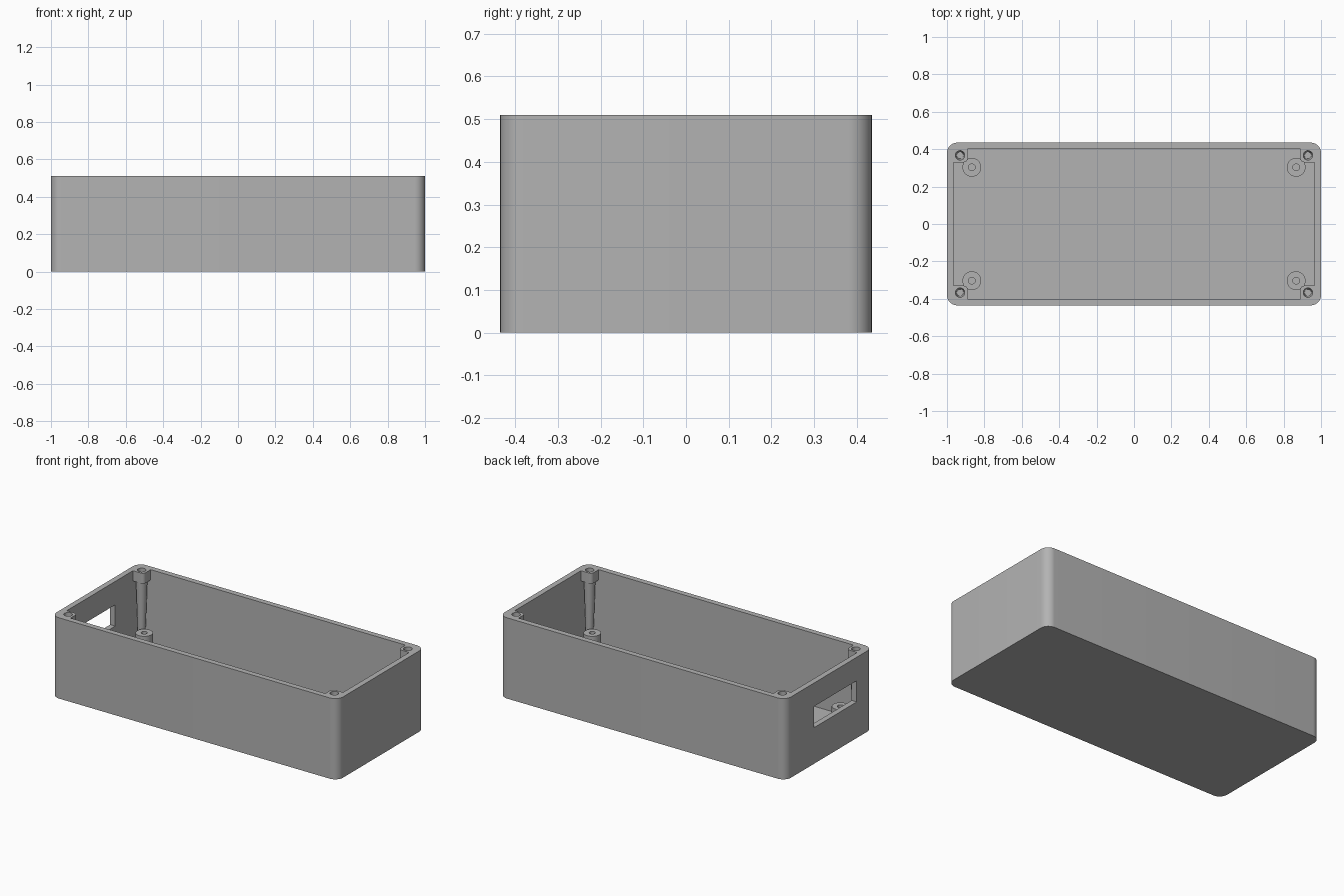
import bpy, bmesh, math

if "Cube" in bpy.data.objects:
    bpy.data.objects.remove(bpy.data.objects["Cube"])

grey = bpy.data.materials.new("grey plastic")
grey.diffuse_color = (0.45, 0.45, 0.45, 1)
grey.use_nodes = True
grey.node_tree.nodes["Principled BSDF"].inputs["Base Color"].default_value = grey.diffuse_color

L, W, H = 1.0, 0.435, 0.51          # half length, half width, height
IX, IY, FLOOR = 0.965, 0.40, 0.05   # inner half sizes, floor level
BOSS_X, BOSS_Y, BOSS_Z = 0.89, 0.33, 0.445
POST = (0.93, 0.367)                # lid screw centre
STAND = (0.867, 0.303)              # circuit board standoff centre


def make(name, bm):
    bmesh.ops.recalc_face_normals(bm, faces=bm.faces)
    me = bpy.data.meshes.new(name)
    bm.to_mesh(me)
    bm.free()
    ob = bpy.data.objects.new(name, me)
    bpy.context.collection.objects.link(ob)
    me.materials.append(grey)
    return ob


def prism(name, pts, z0, z1):
    bm = bmesh.new()
    f = bm.faces.new([bm.verts.new((x, y, z0)) for x, y in pts])
    r = bmesh.ops.extrude_face_region(bm, geom=[f])
    vs = [g for g in r["geom"] if isinstance(g, bmesh.types.BMVert)]
    bmesh.ops.translate(bm, vec=(0, 0, z1 - z0), verts=vs)
    return make(name, bm)


def arc(cx, cy, r, a0, a1, n):
    return [(cx + r * math.cos(math.radians(a0 + (a1 - a0) * i / n)),
             cy + r * math.sin(math.radians(a0 + (a1 - a0) * i / n))) for i in range(n + 1)]


def four_corners(q):
    """Repeat a first-quadrant outline (counter-clockwise) in all quadrants."""
    return (q + [(-x, y) for x, y in reversed(q)] +
            [(-x, -y) for x, y in q] + [(x, -y) for x, y in reversed(q)])


def lathe(name, profile, centre, n=32):
    bm = bmesh.new()
    vs = [bm.verts.new((r, 0, z)) for r, z in profile]
    es = [bm.edges.new(p) for p in zip(vs, vs[1:])]
    bmesh.ops.spin(bm, geom=vs + es, cent=(0, 0, 0), axis=(0, 0, 1),
                   angle=2 * math.pi, steps=n)
    bmesh.ops.remove_doubles(bm, verts=bm.verts, dist=1e-5)
    bmesh.ops.translate(bm, vec=(*centre, 0), verts=bm.verts)
    return make(name, bm)


def smooth(ob):
    bpy.ops.object.select_all(action='DESELECT')
    ob.select_set(True)
    bpy.context.view_layer.objects.active = ob
    bpy.ops.object.shade_smooth_by_angle(angle=math.radians(30))


def cut(ob, cutter):
    bpy.context.view_layer.objects.active = ob
    m = ob.modifiers.new("cut", 'BOOLEAN')
    m.operation, m.solver, m.object = 'DIFFERENCE', 'EXACT', cutter
    bpy.ops.object.modifier_apply(modifier=m.name)
    bpy.data.objects.remove(cutter)


# outer shell with rounded upright corners
R = 0.055
shell = prism("case_shell", four_corners(arc(L - R, W - R, R, 0, 90, 12)), 0, H)

# cavity below the bosses, then the notched opening between them
cut(shell, prism("cavity", four_corners([(IX, IY)]), FLOOR, BOSS_Z))
notch = [(IX, BOSS_Y)] + arc(BOSS_X + 0.02, BOSS_Y + 0.02, 0.02, 270, 180, 6) + [(BOSS_X, IY)]
cut(shell, prism("opening", four_corners(notch), FLOOR + 0.02, H + 0.1))

# window in the left end
cut(shell, prism("window", [(-1.1, -0.275), (-0.9, -0.275), (-0.9, 0.153), (-1.1, 0.153)],
                 0.228, 0.362))

for sx in (-1, 1):
    for sy in (-1, 1):
        side = ("left" if sx < 0 else "right") + ("_front" if sy < 0 else "_back")
        post = (sx * POST[0], sy * POST[1])
        stand = (sx * STAND[0], sy * STAND[1])
        # screw hole in the boss
        cut(shell, lathe("hole", [(0, BOSS_Z - 0.05), (0.025, BOSS_Z - 0.05),
                                  (0.025, H + 0.05), (0, H + 0.05)], post))
        # tapered post below the boss, hollow at the top
        smooth(lathe("screw_post_" + side,
                     [(0, FLOOR), (0.02, FLOOR), (0.033, BOSS_Z), (0.025, BOSS_Z),
                      (0.018, 0.26), (0, 0.26)], post))
        # standoff with a pilot hole
        smooth(lathe("standoff_" + side,
                     [(0.05, FLOOR), (0.05, 0.155), (0.018, 0.155),
                      (0.018, FLOOR + 0.001), (0, FLOOR + 0.001)], stand))
smooth(shell)
